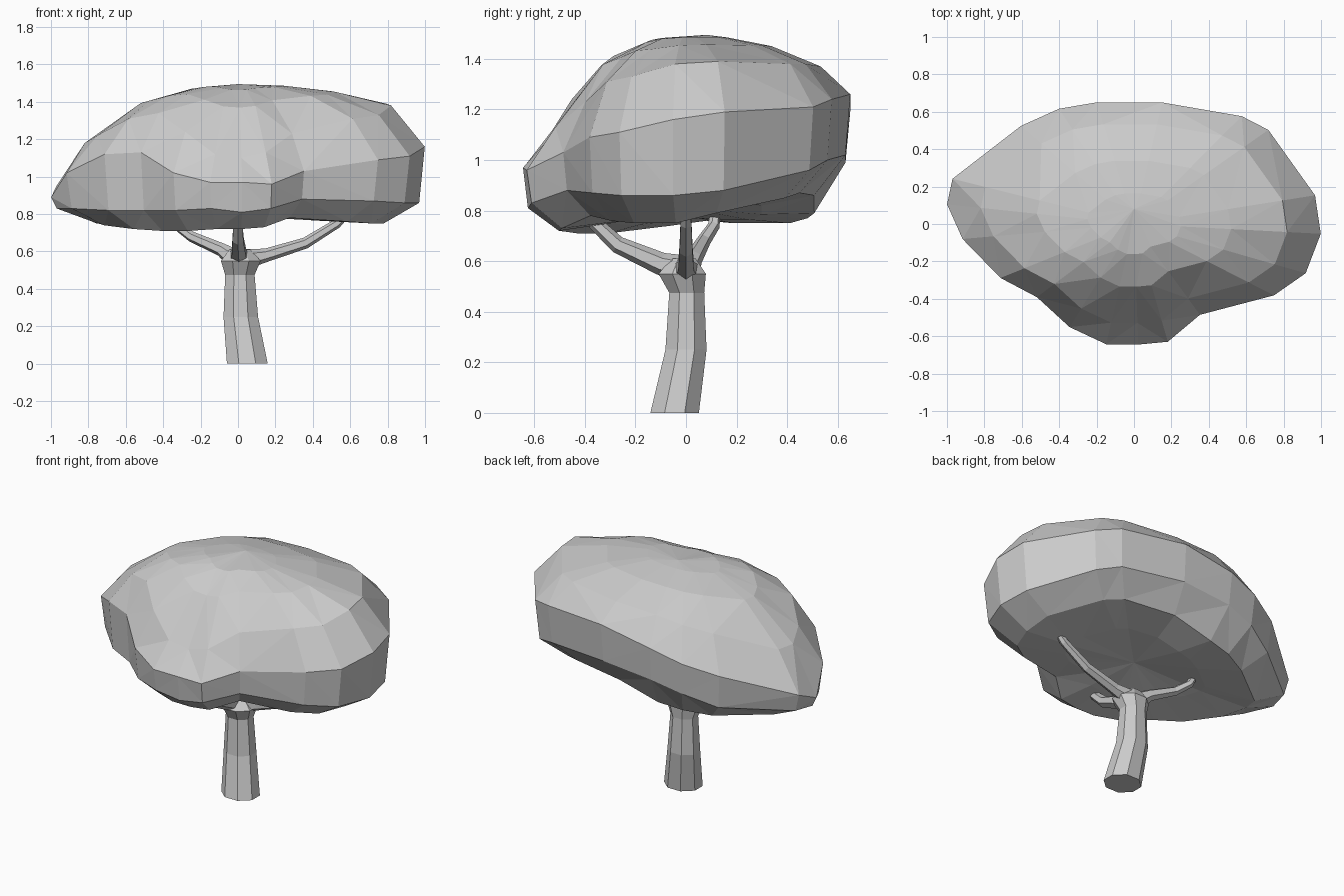
import bpy, bmesh, math
from mathutils import Vector

if "Cube" in bpy.data.objects:
    bpy.data.objects.remove(bpy.data.objects["Cube"])

grey = bpy.data.materials.new("light grey")
grey.diffuse_color = (0.6, 0.6, 0.6, 1)
grey.use_nodes = True
grey.node_tree.nodes["Principled BSDF"].inputs["Base Color"].default_value = grey.diffuse_color


def loft(name, rings, start=None, end=None, triangulate=False):
    """Skin a stack of equal-sized rings; close ends with a point or a flat cap."""
    bm = bmesh.new()
    loops = [[bm.verts.new(p) for p in ring] for ring in rings]
    n = len(loops[0])
    for a, b in zip(loops, loops[1:]):
        for i in range(n):
            j = (i + 1) % n
            bm.faces.new((a[i], a[j], b[j], b[i]))
    for loop, tip in ((loops[0], start), (loops[-1], end)):
        if tip is None:
            bm.faces.new(loop)
        else:
            v = bm.verts.new(tip)
            for i in range(n):
                bm.faces.new((loop[i], loop[(i + 1) % n], v))
    if triangulate:
        bmesh.ops.triangulate(bm, faces=bm.faces[:])
    bmesh.ops.recalc_face_normals(bm, faces=bm.faces[:])
    me = bpy.data.meshes.new(name)
    bm.to_mesh(me)
    bm.free()
    me.materials.append(grey)
    ob = bpy.data.objects.new(name, me)
    bpy.context.collection.objects.link(ob)
    return ob


def tube(name, path, sides, level=False):
    """Tapered tube through (x, y, z, radius) stations."""
    pts = [Vector(p[:3]) for p in path]
    rings = []
    for k, p in enumerate(pts):
        d = Vector((0, 0, 1)) if level else \
            pts[min(k + 1, len(pts) - 1)] - pts[max(k - 1, 0)]
        q = d.to_track_quat('Z', 'Y')
        r = path[k][3]
        squash = 0.88 if level else 1
        rings.append([p + q @ Vector((r * math.cos(t), squash * r * math.sin(t), 0))
                      for t in (math.tau * (i + 0.5) / sides for i in range(sides))])
    return loft(name, rings)


# Trunk, leaning slightly and flaring at the fork
tube("trunk", [(0.05, -0.045, 0, 0.118), (0.015, 0.0, 0.25, 0.1),
               (0.01, 0.003, 0.475, 0.085), (0.015, -0.015, 0.55, 0.115),
               (0.01, -0.01, 0.61, 0.06)], 8, level=True)

# Three branches
tube("right_branch", [(0.04, 0, 0.56, 0.055), (0.15, 0, 0.58, 0.036),
                      (0.36, 0, 0.645, 0.03), (0.53, 0, 0.75, 0.025),
                      (0.6, 0, 0.82, 0.018)], 6)
tube("left_branch", [(-0.02, 0.0, 0.56, 0.055), (-0.09, 0.03, 0.61, 0.036),
                     (-0.25, 0.07, 0.68, 0.028), (-0.33, 0.11, 0.74, 0.024),
                     (-0.37, 0.12, 0.82, 0.018)], 6)
tube("front_branch", [(0.005, -0.02, 0.57, 0.055), (0.005, -0.1, 0.59, 0.045),
                      (0, -0.27, 0.665, 0.034), (0, -0.36, 0.75, 0.028),
                      (0, -0.4, 0.82, 0.02)], 6)

# Canopy: per direction (angle, radius, underside z, lower rim z, upper rim z, shoulder z)
spokes = [
    (9, .98, .79, .88, 1.19, 1.39), (35, .877, .85, .96, 1.21, 1.38),
    (45, .815, .87, 1.0, 1.24, 1.38), (77, .667, .86, 1.02, 1.26, 1.37),
    (107, .68, .79, .99, 1.20, 1.36), (123, .735, .77, .94, 1.14, 1.33),
    (139, .80, .75, .87, 1.08, 1.29), (166, 1.0, .75, .84, .95, 1.18),
    (174, 1.005, .76, .83, .89, 1.18), (185, .92, .74, .83, 1.02, 1.22),
    (202, .77, .72, .82, 1.12, 1.31), (217, .65, .71, .82, 1.13, 1.34),
    (238, .65, .71, .82, 1.02, 1.24), (257, .66, .72, .83, .97, 1.12),
    (272, .645, .72, .81, .97, 1.10), (286, .655, .73, .83, .96, 1.13),
    (306, .60, .78, .88, 1.03, 1.23), (333, .84, .76, .87, 1.09, 1.31),
    (344, .955, .75, .86, 1.11, 1.33), (357, 1.0, .75, .86, 1.16, 1.38)]


def canopy_ring(scale, height):
    ring = []
    for a, r, *z in spokes:
        t = math.radians(a)
        ring.append((r * scale * math.cos(t), r * scale * math.sin(t), height(*z)))
    return ring


loft("canopy", [
    canopy_ring(0.46, lambda lo, e1, e2, sh: 0.5 * lo + 0.39),
    canopy_ring(0.78, lambda lo, e1, e2, sh: lo),
    canopy_ring(0.97, lambda lo, e1, e2, sh: e1),
    canopy_ring(1.0, lambda lo, e1, e2, sh: e2),
    canopy_ring(0.82, lambda lo, e1, e2, sh: sh),
    canopy_ring(0.52, lambda lo, e1, e2, sh: sh + 0.7 * (1.485 - sh)),
    canopy_ring(0.25, lambda lo, e1, e2, sh: sh + 0.92 * (1.495 - sh)),
], start=(0, 0, 0.81), end=(0, 0.08, 1.495), triangulate=True)
